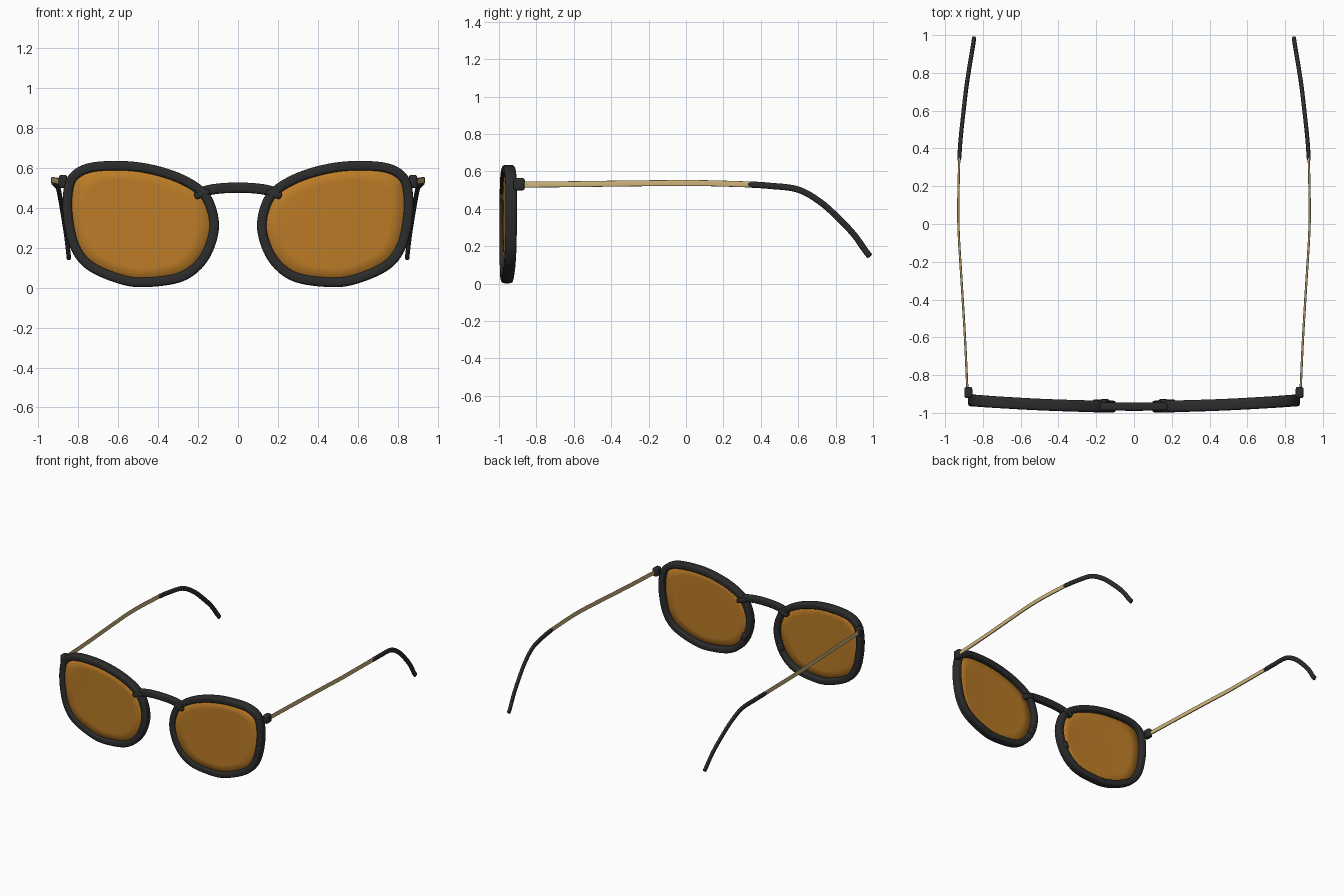
import bpy, bmesh, math
from mathutils import Vector

cube = bpy.data.objects.get("Cube")
if cube:
    bpy.data.objects.remove(cube)


def material(name, rgb):
    m = bpy.data.materials.new(name)
    m.use_nodes = True
    m.diffuse_color = (*rgb, 1)
    m.node_tree.nodes["Principled BSDF"].inputs["Base Color"].default_value = (*rgb, 1)
    return m


black = material("black plastic", (0.025, 0.025, 0.025))
amber = material("amber lens", (0.5, 0.2, 0.02))
brass = material("brass", (0.62, 0.46, 0.2))


def front_y(x):
    """Wrap of the front frame."""
    return -0.967 + 0.045 * x * x


def smooth_path(pts, closed=False, n=6):
    """Catmull-Rom curve through the points."""
    p = [Vector(q) for q in pts]
    if not closed:
        p = [2 * p[0] - p[1]] + p + [2 * p[-1] - p[-2]]
    out = []
    count = len(p) if closed else len(p) - 3
    for i in range(count):
        j = i - 1 if closed else i
        a, b, c, d = (p[(j + k) % len(p)] for k in range(4))
        for s in range(n):
            t = s / n
            out.append(0.5 * (2 * b + (c - a) * t + (2 * a - 5 * b + 4 * c - d) * t * t
                              + (3 * b - a - 3 * c + d) * t ** 3))
    if not closed:
        out.append(p[-2])
    return out


def finish(name, bm, mat, mirror=True, angle=40):
    bmesh.ops.recalc_face_normals(bm, faces=bm.faces)
    me = bpy.data.meshes.new(name)
    bm.to_mesh(me)
    bm.free()
    me.materials.append(mat)
    ob = bpy.data.objects.new(name, me)
    bpy.context.collection.objects.link(ob)
    bpy.ops.object.select_all(action="DESELECT")
    ob.select_set(True)
    bpy.context.view_layer.objects.active = ob
    bpy.ops.object.shade_smooth_by_angle(angle=math.radians(angle))
    if mirror:
        ob.modifiers.new("Mirror", "MIRROR").use_mirror_merge = False
    return ob


def sweep(name, path, ref, half_side, half_ref, mat, closed=False, mirror=True,
          power=4, round_ends=False, sides=16):
    """Sweep a rounded-rectangle section along a path."""
    bm = bmesh.new()
    ref = Vector(ref)
    rings = []
    last = len(path) - 1
    for i, p in enumerate(path):
        nxt = path[(i + 1) % len(path)] if closed else path[min(i + 1, last)]
        prv = path[i - 1] if closed else path[max(i - 1, 0)]
        t = (nxt - prv).normalized()
        side = t.cross(ref).normalized()
        up = side.cross(t)
        k = 0.55 if round_ends and i in (0, last) else 1
        ring = []
        for s in range(sides):
            a = 2 * math.pi * (s + 0.5) / sides
            u, v = (math.copysign(abs(f) ** (2 / power), f) for f in (math.cos(a), math.sin(a)))
            ring.append(bm.verts.new(p + k * (side * u * half_side + up * v * half_ref)))
        rings.append(ring)
    for i in range(len(rings) if closed else last):
        a, b = rings[i], rings[(i + 1) % len(rings)]
        for s in range(sides):
            e = (s + 1) % sides
            bm.faces.new((a[s], a[e], b[e], b[s]))
    if not closed:
        bm.faces.new(rings[0])
        bm.faces.new(rings[-1])
    return finish(name, bm, mat, mirror)


# Rims: closed sweep round the lens outline
outline = [(.12, .29), (.14, .415), (.20, .495), (.335, .565), (.52, .607), (.72, .605),
           (.82, .56), (.852, .475), (.85, .34), (.815, .20), (.735, .105), (.57, .037),
           (.435, .028), (.275, .058), (.17, .15)]
rim_path = smooth_path([(x, front_y(x), z) for x, z in outline], closed=True)
sweep("rims", rim_path, (0, 1, 0), 0.024, 0.031, black, closed=True)

# Lenses: curved discs whose edges sit inside the rims
bm = bmesh.new()
centre = Vector((0.49, 0, 0.32))
rings = []
for k in (1, 0.75, 0.5, 0.25):
    ring = []
    for p in rim_path:
        q = centre.lerp(p, k)
        q.y = front_y(q.x) - 0.008
        ring.append(bm.verts.new(q))
    rings.append(ring)
n = len(rim_path)
for a, b in zip(rings, rings[1:]):
    for i in range(n):
        j = (i + 1) % n
        bm.faces.new((a[i], a[j], b[j], b[i]))
hub = bm.verts.new((centre.x, front_y(centre.x) - 0.008, centre.z))
for i in range(n):
    bm.faces.new((rings[-1][i], rings[-1][(i + 1) % n], hub))
lens = finish("lenses", bm, amber)
thick = lens.modifiers.new("Thickness", "SOLIDIFY")
thick.thickness = 0.012
thick.offset = 0

# Bridge: arched bar with its ends clasping the rims
bridge = smooth_path([(x, front_y(x), z) for x, z in
                      ((-.2, .47), (-.15, .488), (-.08, .498), (0, .501),
                       (.08, .498), (.15, .488), (.2, .47))])
sweep("bridge", bridge, (0, 1, 0), 0.026, 0.022, black, mirror=False)


def block(name, pos, size, mat, bevel, turn=0):
    bm = bmesh.new()
    bmesh.ops.create_cube(bm, size=1)
    bmesh.ops.scale(bm, vec=size, verts=bm.verts)
    bmesh.ops.bevel(bm, geom=bm.edges[:], offset=bevel, segments=3, affect="EDGES", profile=0.5)
    for v in bm.verts:
        x, z = v.co.x, v.co.z
        v.co.x = x * math.cos(turn) + z * math.sin(turn)
        v.co.z = z * math.cos(turn) - x * math.sin(turn)
    bmesh.ops.translate(bm, vec=pos, verts=bm.verts)
    return finish(name, bm, mat)


# Bridge clasps, nose pads and hinges
block("bridge_clasps", (.18, -.963, .47), (.08, .07, .036), black, .012, turn=.3)
block("nose_pads", (.155, -.945, .195), (.045, .035, .06), black, .012, turn=-.4)
block("hinges", (.877, -.892, .532), (.042, .06, .066), black, .012)

# Temple arms and their curved ear tips
arm = smooth_path([(.882, -.88, .53), (.895, -.6, .532), (.913, -.3, .536),
                   (.928, -.05, .538), (.93, .12, .537), (.925, .36, .53)])
sweep("temple_arms", arm, (1, 0, 0), 0.016, 0.006, brass)
tip = smooth_path([(.926, .33, .531), (.918, .45, .523), (.902, .6, .503), (.888, .72, .435),
                   (.873, .82, .345), (.86, .9, .26), (.85, .96, .175), (.847, .985, .145)])
sweep("ear_tips", tip, (1, 0, 0), 0.017, 0.011, black, power=2.5, round_ends=True)
